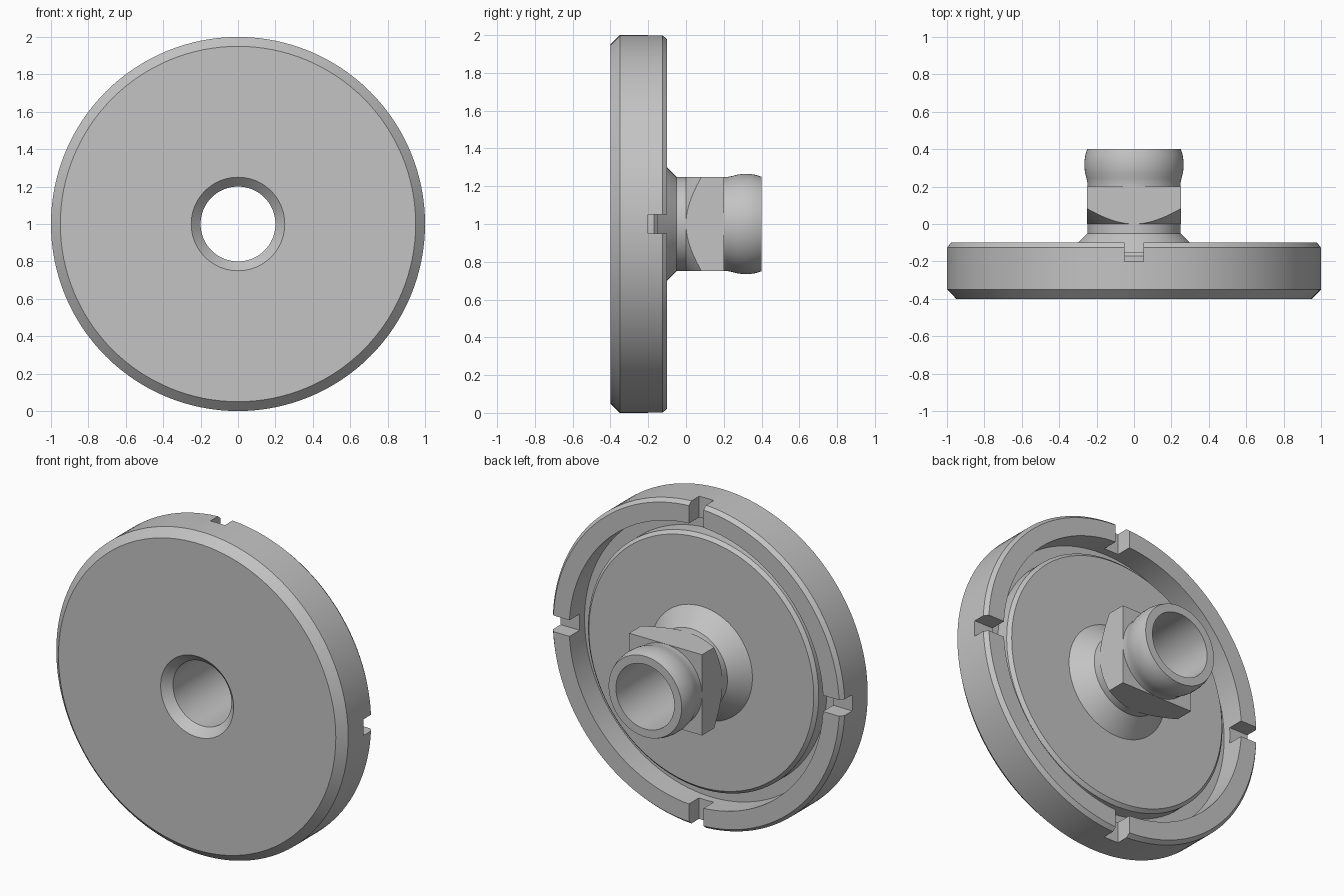
import bpy, bmesh, math
from mathutils import Matrix, Vector

cube = bpy.data.objects.get("Cube")
if cube:
    bpy.data.objects.remove(cube, do_unlink=True)

SEGMENTS = 128
CENTRE = Vector((0, 0, 1))

grey = bpy.data.materials.new("plain_grey")
grey.use_nodes = True
grey.diffuse_color = (0.55, 0.55, 0.55, 1)
bsdf = next(n for n in grey.node_tree.nodes if n.type == "BSDF_PRINCIPLED")
bsdf.inputs["Base Color"].default_value = grey.diffuse_color


def make_object(name, bm):
    bmesh.ops.recalc_face_normals(bm, faces=bm.faces)
    mesh = bpy.data.meshes.new(name)
    bm.to_mesh(mesh)
    bm.free()
    mesh.materials.append(grey)
    obj = bpy.data.objects.new(name, mesh)
    bpy.context.collection.objects.link(obj)
    return obj


def lathe(name, profile):
    """Revolve a closed (radius, y) profile about the horizontal axis."""
    bm = bmesh.new()
    rings = []
    for i in range(SEGMENTS):
        a = math.tau * i / SEGMENTS
        rings.append([bm.verts.new((r * math.cos(a), y, 1 + r * math.sin(a)))
                      for r, y in profile])
    n = len(profile)
    for i in range(SEGMENTS):
        p, q = rings[i], rings[(i + 1) % SEGMENTS]
        for j in range(n):
            k = (j + 1) % n
            bm.faces.new((p[j], p[k], q[k], q[j]))
    return make_object(name, bm)


def box(name, size, centre, turn=0):
    bm = bmesh.new()
    bmesh.ops.create_cube(bm, size=1)
    bmesh.ops.scale(bm, vec=size, verts=bm.verts)
    bmesh.ops.translate(bm, vec=centre, verts=bm.verts)
    bmesh.ops.rotate(bm, cent=CENTRE, matrix=Matrix.Rotation(turn, 3, "Y"), verts=bm.verts)
    return make_object(name, bm)


def select_only(obj):
    bpy.ops.object.select_all(action="DESELECT")
    obj.select_set(True)
    bpy.context.view_layer.objects.active = obj


def boolean(obj, cutter, operation):
    mod = obj.modifiers.new("cut", "BOOLEAN")
    mod.operation, mod.solver, mod.object = operation, "EXACT", cutter
    select_only(obj)
    bpy.ops.object.modifier_apply(modifier=mod.name)
    bpy.data.objects.remove(cutter, do_unlink=True)


# Flange disc with a rear groove, flared neck, beaded spout and through bore
front = [(0.2, -0.35), (0.25, -0.4), (0.95, -0.4), (1, -0.35)]
rim = [(1, -0.125), (0.98, -0.1), (0.87, -0.1)]
groove = [(0.87, -0.25), (0.79, -0.25), (0.79, -0.17), (0.77, -0.15)]
neck = [(0.35, -0.15), (0.249, -0.05), (0.249, 0.2)]
bead = [(0.25, 0.225), (0.254, 0.245), (0.261, 0.27), (0.265, 0.3),
        (0.265, 0.335), (0.26, 0.37), (0.25, 0.4)]
body = lathe("flanged_spout", front + rim + groove + neck + bead + [(0.2, 0.4)])

# Four slots through the raised rim
for i in range(4):
    slot = box("slot_cutter", (0.28, 0.2, 0.1), CENTRE + Vector((0.97, -0.1, 0)),
               i * math.pi / 2)
    boolean(body, slot, "DIFFERENCE")

# Square wrench section, its corners bevelled by a cone on the flange side
nut = lathe("square_wrench_section",
            [(0.22, 0), (0.25, 0), (0.37, 0.095), (0.37, 0.2), (0.22, 0.2)])
boolean(nut, box("square_cutter", (0.5, 1, 0.5), CENTRE), "INTERSECT")

for obj in (body, nut):
    select_only(obj)
    bpy.ops.object.shade_smooth_by_angle(angle=math.radians(25))
